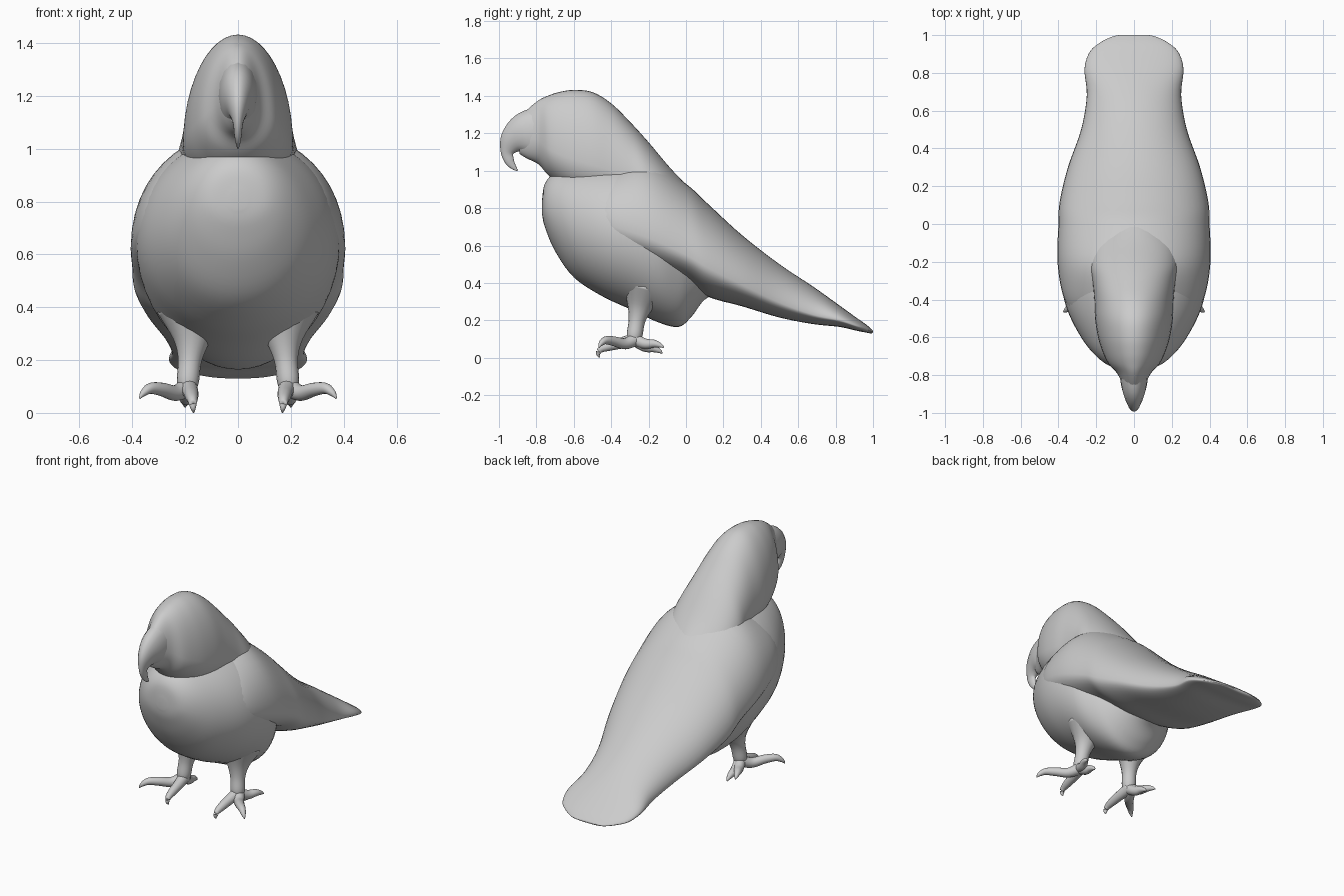
import bpy, bmesh, math
from mathutils import Vector


def smooth_rows(rows, steps=5):
    """Catmull-Rom interpolation through rows of numbers."""
    out = []
    for i in range(len(rows) - 1):
        p = [rows[max(0, min(len(rows) - 1, i + k))] for k in (-1, 0, 1, 2)]
        for s in range(steps):
            t = s / steps
            out.append([0.5 * (2 * b + (c - a) * t + (2 * a - 5 * b + 4 * c - d) * t ** 2
                               + (3 * b - a - 3 * c + d) * t ** 3) for a, b, c, d in zip(*p)])
    out.append(list(rows[-1]))
    return out


def skin(name, rings):
    """Bridge equal-sized rings into a closed smooth object."""
    bm = bmesh.new()
    loops = [[bm.verts.new(p) for p in ring] for ring in rings]
    n = len(loops[0])
    for a, b in zip(loops, loops[1:]):
        for i in range(n):
            j = (i + 1) % n
            bm.faces.new((a[i], a[j], b[j], b[i]))
    bm.faces.new(loops[0])
    bm.faces.new(loops[-1])
    bmesh.ops.recalc_face_normals(bm, faces=bm.faces)
    for f in bm.faces:
        f.smooth = True
    mesh = bpy.data.meshes.new(name)
    bm.to_mesh(mesh)
    bm.free()
    ob = bpy.data.objects.new(name, mesh)
    bpy.context.collection.objects.link(ob)
    return ob


def loft(name, stations, n=48):
    """Stations along y: (y, bottom z, top z, half width, z of widest point)."""
    rings = []
    for y, zb, zt, w, zm in smooth_rows(stations):
        ring = []
        for k in range(n):
            a = 2 * math.pi * k / n
            c, s = math.cos(a), math.sin(a)
            ring.append((max(w, 0.002) * c, y, zm + s * (zt - zm if s > 0 else zm - zb)))
        rings.append(ring)
    return skin(name, rings)


def tube(name, path, flat=1.0, n=16):
    """Path rows: (x, y, z, radius); flat scales the sideways radius."""
    rows = smooth_rows(path)
    pts = [Vector(r[:3]) for r in rows]
    rings = []
    for i, r in enumerate(rows):
        t = (pts[min(i + 1, len(pts) - 1)] - pts[max(i - 1, 0)]).normalized()
        side = t.cross(Vector((0, 0, 1)) if abs(t.z) < 0.9 and flat == 1 else Vector((0, 1, 0)))
        if flat != 1:
            side = Vector((1, 0, 0))
        side.normalize()
        up = side.cross(t).normalized()
        rad = max(r[3], 0.002)
        rings.append([pts[i] + side * rad * flat * math.cos(2 * math.pi * k / n)
                      + up * rad * math.sin(2 * math.pi * k / n) for k in range(n)])
    return skin(name, rings)


# Breast and belly
loft("torso", [
    (-0.77, 0.77, 0.84, 0.03, 0.80), (-0.755, 0.70, 0.93, 0.12, 0.80),
    (-0.70, 0.57, 0.99, 0.20, 0.77), (-0.60, 0.43, 1.02, 0.28, 0.72),
    (-0.45, 0.33, 1.04, 0.355, 0.68), (-0.30, 0.26, 1.04, 0.385, 0.65),
    (-0.15, 0.19, 0.98, 0.37, 0.60), (-0.04, 0.165, 0.88, 0.31, 0.55),
    (0.03, 0.22, 0.80, 0.25, 0.50), (0.10, 0.31, 0.70, 0.18, 0.48),
    (0.20, 0.36, 0.55, 0.05, 0.45)])

# Folded wings, back and tail as one mantle
loft("wings_and_tail", [
    (-0.56, 0.68, 0.90, 0.22, 0.78), (-0.50, 0.60, 0.96, 0.31, 0.74),
    (-0.38, 0.51, 1.03, 0.375, 0.70), (-0.20, 0.46, 1.06, 0.405, 0.64),
    (0.0, 0.40, 0.93, 0.40, 0.55), (0.12, 0.325, 0.82, 0.393, 0.48),
    (0.30, 0.275, 0.655, 0.35, 0.39), (0.50, 0.215, 0.50, 0.28, 0.295),
    (0.68, 0.18, 0.38, 0.25, 0.23), (0.82, 0.165, 0.28, 0.262, 0.20),
    (0.91, 0.145, 0.215, 0.235, 0.17), (0.96, 0.135, 0.18, 0.18, 0.155),
    (0.99, 0.13, 0.155, 0.12, 0.142), (1.0, 0.136, 0.145, 0.08, 0.14)])

# Head and nape
loft("head", [
    (-0.89, 1.09, 1.28, 0.04, 1.18), (-0.85, 1.065, 1.325, 0.06, 1.18),
    (-0.79, 1.035, 1.375, 0.09, 1.16), (-0.74, 0.98, 1.40, 0.135, 1.12),
    (-0.68, 0.93, 1.42, 0.165, 1.09), (-0.60, 0.88, 1.432, 0.19, 1.06),
    (-0.50, 0.85, 1.42, 0.206, 1.03), (-0.40, 0.85, 1.36, 0.21, 1.0),
    (-0.30, 0.84, 1.262, 0.22, 0.96), (-0.20, 0.78, 1.152, 0.24, 0.88),
    (-0.08, 0.70, 1.01, 0.22, 0.80), (0.05, 0.62, 0.875, 0.12, 0.72)])

# Hooked beak
tube("beak", [
    (0, -0.76, 1.205, 0.145), (0, -0.86, 1.19, 0.122), (0, -0.925, 1.155, 0.078),
    (0, -0.955, 1.10, 0.037), (0, -0.943, 1.05, 0.025), (0, -0.92, 1.018, 0.014),
    (0, -0.90, 1.0, 0.003)], flat=0.55)

# Legs and toes, mirrored; paths are for the +x side
limbs = {
    "leg": [(0.175, -0.22, 0.38, 0.13), (0.175, -0.245, 0.28, 0.072),
            (0.182, -0.262, 0.20, 0.045), (0.19, -0.275, 0.12, 0.042),
            (0.193, -0.28, 0.075, 0.028)],
    "outer_front_toe": [(0.19, -0.265, 0.10, 0.036), (0.235, -0.325, 0.075, 0.03),
                        (0.285, -0.385, 0.088, 0.026), (0.33, -0.43, 0.093, 0.021),
                        (0.358, -0.455, 0.075, 0.013), (0.372, -0.465, 0.055, 0.003)],
    "inner_front_toe": [(0.19, -0.265, 0.10, 0.036), (0.18, -0.34, 0.08, 0.03),
                        (0.175, -0.41, 0.062, 0.025), (0.172, -0.455, 0.045, 0.018),
                        (0.17, -0.47, 0.02, 0.011), (0.168, -0.462, 0.002, 0.003)],
    "outer_back_toe": [(0.19, -0.28, 0.10, 0.034), (0.22, -0.22, 0.075, 0.028),
                       (0.245, -0.17, 0.075, 0.021), (0.26, -0.135, 0.065, 0.011),
                       (0.265, -0.12, 0.055, 0.003)],
    "inner_back_toe": [(0.19, -0.28, 0.10, 0.034), (0.195, -0.22, 0.06, 0.028),
                       (0.198, -0.175, 0.05, 0.021), (0.20, -0.14, 0.035, 0.011),
                       (0.20, -0.128, 0.022, 0.003)],
}
for side, sx in (("left", 1), ("right", -1)):
    for part, path in limbs.items():
        tube(f"{side}_{part}", [(sx * x, y, z, r) for x, y, z, r in path])
